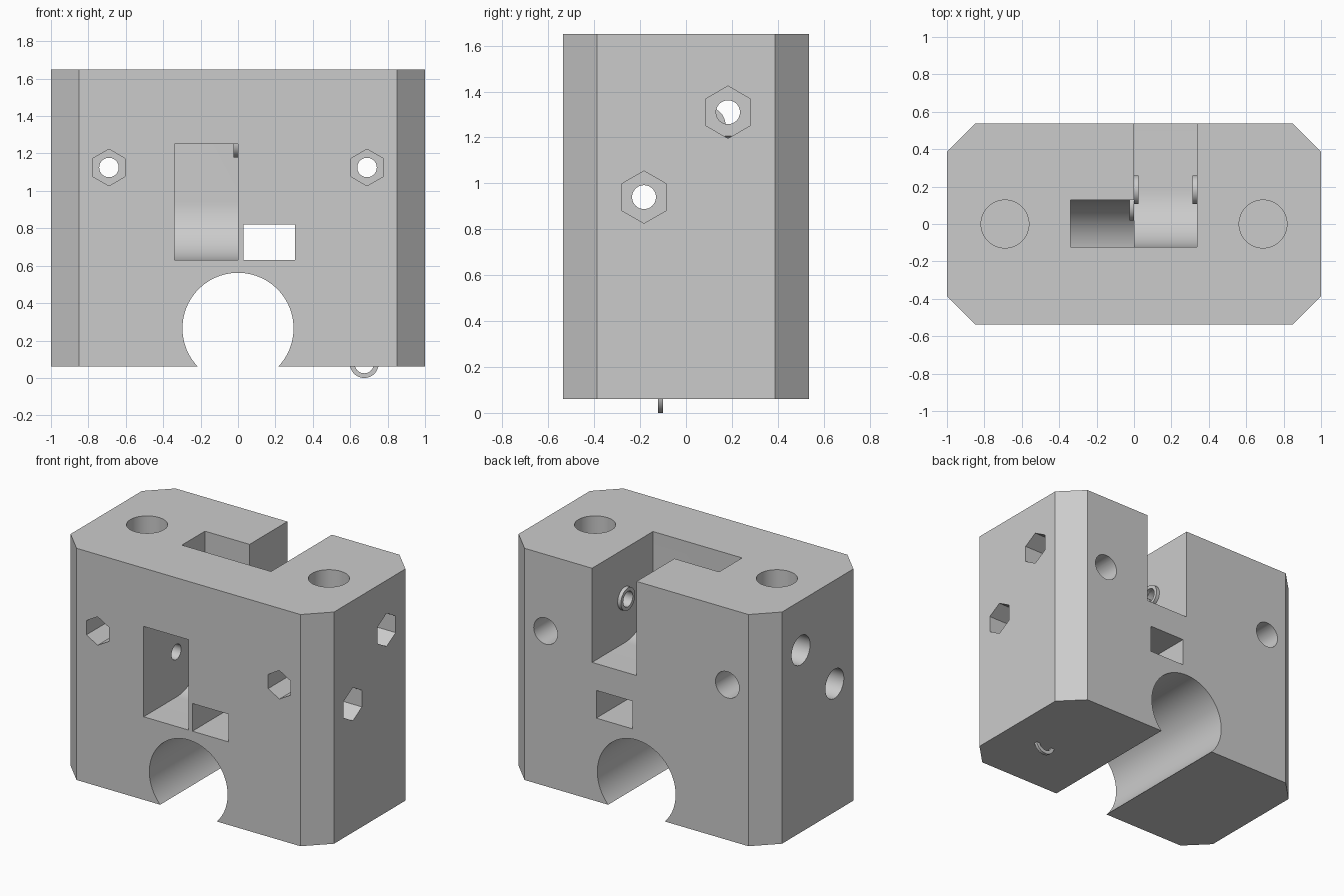
import bpy, bmesh
from math import sin, cos, pi, radians

if "Cube" in bpy.data.objects:
    bpy.data.objects.remove(bpy.data.objects["Cube"])

grey = bpy.data.materials.new("light_grey_plastic")
grey.use_nodes = True
colour = (0.6, 0.6, 0.6, 1)
grey.diffuse_color = colour
grey.node_tree.nodes["Principled BSDF"].inputs["Base Color"].default_value = colour


def arc(u, v, r, start=0, end=2 * pi, n=64, closed=True):
    """Points on an arc; a full circle leaves out the repeated last point."""
    steps = n if closed else n + 1
    return [(u + r * cos(start + (end - start) * i / n),
             v + r * sin(start + (end - start) * i / n)) for i in range(steps)]


def hexagon(u, v, r):
    return arc(u, v, r, pi / 2, pi / 2 + 2 * pi, 6)


def rect(u0, u1, v0, v1):
    return [(u0, v0), (u1, v0), (u1, v1), (u0, v1)]


def prism(name, profile, axis, a, b):
    """Extrude a 2D profile along an axis from a to b."""
    place = {"x": lambda u, v, w: (w, u, v),
             "y": lambda u, v, w: (u, w, v),
             "z": lambda u, v, w: (u, v, w)}[axis]
    bm = bmesh.new()
    low = [bm.verts.new(place(u, v, a)) for u, v in profile]
    high = [bm.verts.new(place(u, v, b)) for u, v in profile]
    bm.faces.new(low)
    bm.faces.new(high)
    for i in range(len(low)):
        j = (i + 1) % len(low)
        bm.faces.new((low[i], low[j], high[j], high[i]))
    bmesh.ops.recalc_face_normals(bm, faces=bm.faces)
    mesh = bpy.data.meshes.new(name)
    bm.to_mesh(mesh)
    bm.free()
    mesh.materials.append(grey)
    obj = bpy.data.objects.new(name, mesh)
    bpy.context.collection.objects.link(obj)
    return obj


def carve(obj, cutters):
    """Subtract the cutters, bake the result and remove them."""
    for cutter in cutters:
        cutter.hide_render = True
        mod = obj.modifiers.new(cutter.name, "BOOLEAN")
        mod.operation, mod.solver, mod.object = "DIFFERENCE", "EXACT", cutter
    graph = bpy.context.evaluated_depsgraph_get()
    mesh = bpy.data.meshes.new_from_object(obj.evaluated_get(graph))
    obj.modifiers.clear()
    obj.data = mesh
    for cutter in cutters:
        bpy.data.objects.remove(cutter)
    bpy.ops.object.select_all(action="DESELECT")
    obj.select_set(True)
    bpy.context.view_layer.objects.active = obj
    bpy.ops.object.shade_smooth_by_angle(angle=radians(30))


# Chamfered block
W, D, BOTTOM, TOP, C = 1.0, 0.537, 0.06, 1.65, 0.15
outline = []
for sx, sy in ((1, 1), (-1, 1), (-1, -1), (1, -1)):
    corner = [(sx * W, sy * (D - C)), (sx * (W - C), sy * D)]
    outline += corner if sx * sy > 0 else corner[::-1]
block = prism("block", outline, "z", BOTTOM, TOP)

OUT = 2.0
BOLT = 0.052
LOWER, UPPER = (-0.183, 0.94), (0.183, 1.31)   # roller axles as (y, z)
cuts = []

# Round channel and rectangular window, front to back
cuts.append(prism("channel_cut", arc(0, 0.265, 0.297, n=96), "y", -OUT, OUT))
cuts.append(prism("window_cut", rect(0.03, 0.305, 0.63, 0.82), "y", -OUT, OUT))

# Front roller slot, rounded at its lower back
y, z = LOWER
front_slot = arc(y, z, 0.31, -pi / 2, 0, 24, closed=False)
front_slot += [(0.127, OUT), (-0.123, OUT), (-0.123, 1.25), (-OUT, 1.25), (-OUT, 0.63)]
cuts.append(prism("front_slot_cut", front_slot, "x", -0.34, 0))

# Back roller slot, rounded at its lower front
y, z = UPPER
back_slot = arc(y, z, 0.306, pi, 1.5 * pi, 24, closed=False)
back_slot += [(OUT, z - 0.306), (OUT, OUT), (y - 0.306, OUT)]
cuts.append(prism("back_slot_cut", back_slot, "x", -0.001, 0.337))

# Axle bolts along x: nut pocket on the left, head pocket on the right
for y, z in (LOWER, UPPER):
    cuts.append(prism("axle_cut", arc(y, z, BOLT), "x", -OUT, OUT))
    cuts.append(prism("axle_nut_cut", hexagon(y, z, 0.114), "x", 0.65, OUT))
    cuts.append(prism("axle_head_cut", arc(y, z, 0.1), "x", -OUT, -0.65))

# Clamp bolts along y and round sockets in the top
for x in (-0.69, 0.69):
    cuts.append(prism("clamp_cut", arc(x, 1.125, BOLT), "y", -OUT, OUT))
    cuts.append(prism("clamp_nut_cut", hexagon(x, 1.125, 0.098), "y", -OUT, -0.25))
    cuts.append(prism("clamp_head_cut", arc(x, 1.125, 0.09), "y", 0.17, OUT))
    cuts.append(prism("socket_cut", arc(x, 0, 0.128), "z", TOP - 0.2, OUT))
carve(block, cuts)

# Spacer washers
washers = {
    "back_slot_washer_right": (UPPER, "x", 0, 0.025),
    "back_slot_washer_left": (UPPER, "x", 0.312, 0.337),
    "front_slot_washer": ((0.095, 1.255), "x", -0.025, 0),
    "bottom_washer": ((0.675, 0.077), "y", -0.122, -0.1),
}
for name, ((u, v), axis, a, b) in washers.items():
    washer = prism(name, arc(u, v, 0.077), axis, a, b)
    carve(washer, [prism("washer_cut", arc(u, v, BOLT), axis, a - 0.1, b + 0.1)])
